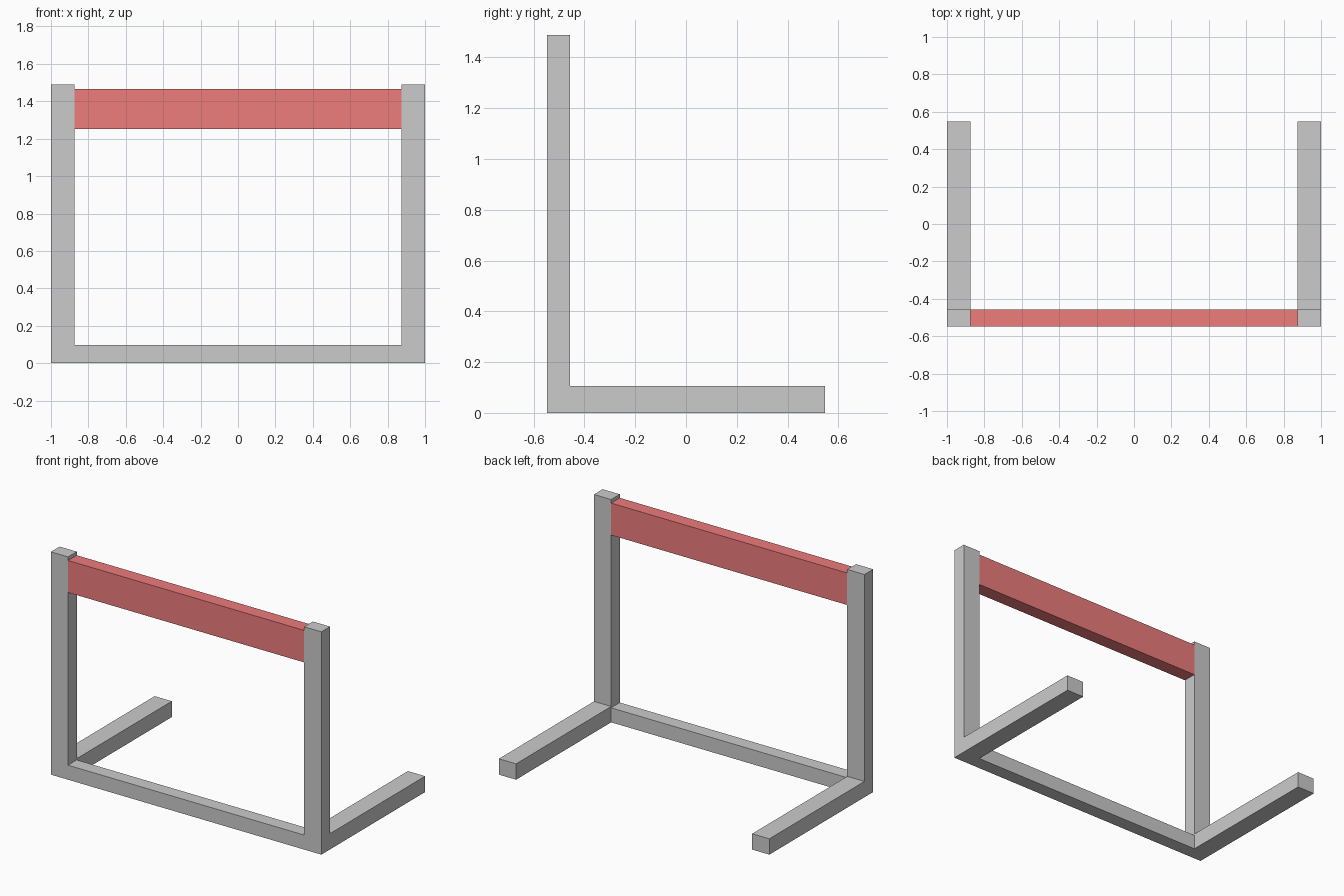
import bpy
import bmesh

if "Cube" in bpy.data.objects:
    bpy.data.objects.remove(bpy.data.objects["Cube"])

W, D, H = 1.0, 0.548, 1.489      # half width, half depth, height
INNER = 0.873                    # inner face of the posts
BACK = -0.456                    # rear face of the upright frame
BAR_H, FOOT_H = 0.097, 0.106


def box(bm, x, y, z):
    """Add a box spanning the given (min, max) ranges."""
    verts = bmesh.ops.create_cube(bm, size=1.0)["verts"]
    for v in verts:
        v.co = [r[0] if c < 0 else r[1] for c, r in zip(v.co, (x, y, z))]


def part(name, x, y, z, color=None):
    bm = bmesh.new()
    box(bm, x, y, z)
    mesh = bpy.data.meshes.new(name)
    bm.to_mesh(mesh)
    bm.free()
    obj = bpy.data.objects.new(name, mesh)
    bpy.context.collection.objects.link(obj)
    if color:
        mat = bpy.data.materials.new(name + "_paint")
        mat.diffuse_color = color
        mat.use_nodes = True
        mat.node_tree.nodes["Principled BSDF"].inputs["Base Color"].default_value = mat.diffuse_color
        mesh.materials.append(mat)
    return obj


# Upright posts and rear-facing feet, one pair per side
for side, xs in (("left", (-W, -INNER)), ("right", (INNER, W))):
    part(side + "_post", xs, (-D, BACK), (0, H))
    part(side + "_foot", xs, (BACK, D), (0, FOOT_H))

# Base rail between the posts
part("base_rail", (-INNER, INNER), (-D, BACK), (0, BAR_H))

# Red hurdle board at the top
part("top_board", (-INNER, INNER), (-D, BACK), (1.251, 1.465),
     (0.85, 0.2, 0.2, 1.0))
